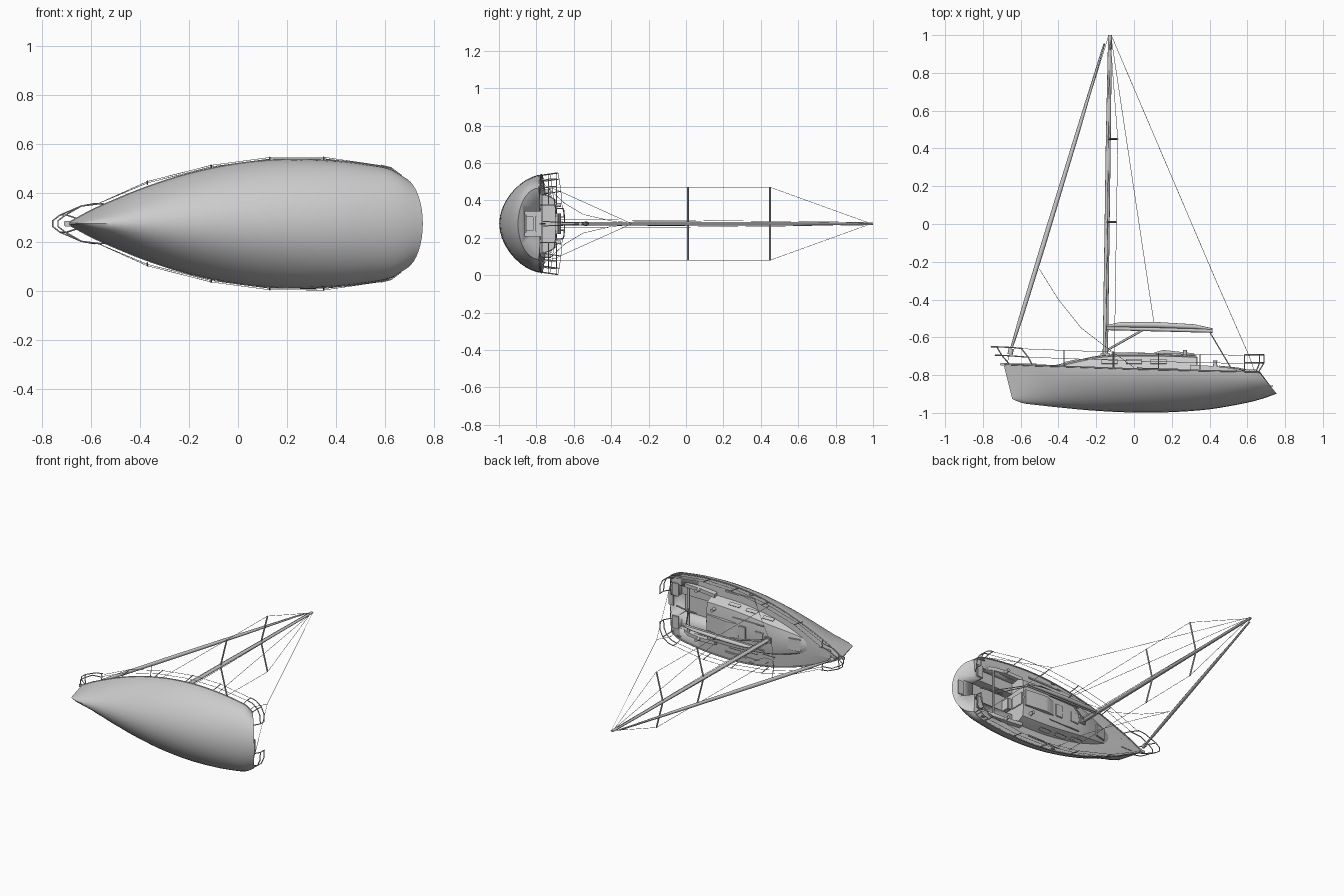
import bpy, bmesh, math
from mathutils import Vector

if "Cube" in bpy.data.objects:
    bpy.data.objects.remove(bpy.data.objects["Cube"])

ZC = 0.275  # centreline; points are given as (x, height y, offset from centreline)


def finish(name, bm, angle=35):
    bmesh.ops.recalc_face_normals(bm, faces=bm.faces[:])
    me = bpy.data.meshes.new(name)
    bm.to_mesh(me)
    bm.free()
    ob = bpy.data.objects.new(name, me)
    ob.location.z = ZC
    bpy.context.collection.objects.link(ob)
    bpy.ops.object.select_all(action='DESELECT')
    ob.select_set(True)
    bpy.context.view_layer.objects.active = ob
    bpy.ops.object.shade_smooth_by_angle(angle=math.radians(angle))
    return ob


def loft(name, rings, angle=35):
    bm = bmesh.new()
    vs = [[bm.verts.new(p) for p in r] for r in rings]
    n = len(rings[0])
    for a, b in zip(vs, vs[1:]):
        for i in range(n):
            bm.faces.new((a[i], a[(i + 1) % n], b[(i + 1) % n], b[i]))
    bm.faces.new(vs[0])
    bm.faces.new(vs[-1])
    return finish(name, bm, angle)


def mirrored(half):
    # half section from keel to crown, completed across the centreline
    return half + [(x, y, -z) for x, y, z in half[-2:0:-1]]


def box(name, c, size, tilt_x=0, tilt_z=0, bevel=0.0):
    bm = bmesh.new()
    bmesh.ops.create_cube(bm, size=1)
    for v in bm.verts:
        v.co = Vector(a * b for a, b in zip(v.co, size))
    if bevel:
        bmesh.ops.bevel(bm, geom=bm.edges[:], offset=bevel, segments=2, affect='EDGES')
    ob = finish(name, bm)
    ob.location = (c[0], c[1], ZC + c[2])
    ob.rotation_euler = (tilt_x, 0, tilt_z)
    return ob


def tubes(name, paths, r, both=False, radii=None, cyclic=False):
    cu = bpy.data.curves.new(name, 'CURVE')
    cu.dimensions = '3D'
    cu.bevel_depth, cu.bevel_resolution, cu.use_fill_caps = r, 1, True
    if both:
        paths = paths + [[(x, y, -z) for x, y, z in p] for p in paths]
    for p in paths:
        s = cu.splines.new('POLY')
        s.points.add(len(p) - 1)
        s.use_cyclic_u = cyclic
        for i, q in enumerate(p):
            s.points[i].co = (*q, 1)
            s.points[i].radius = radii[i] if radii else 1
    ob = bpy.data.objects.new(name, cu)
    ob.location.z = ZC
    bpy.context.collection.objects.link(ob)
    return ob


def smooth(rows, k=4):
    # Catmull-Rom through rows of numbers
    out = []
    for i in range(len(rows) - 1):
        p = [rows[max(0, min(len(rows) - 1, i + j))] for j in (-1, 0, 1, 2)]
        for s in range(k):
            t = s / k
            out.append([0.5 * (2 * b + (c - a) * t + (2 * a - 5 * b + 4 * c - d) * t * t
                               + (3 * b - a - 3 * c + d) * t ** 3) for a, b, c, d in zip(*p)])
    return out + [list(rows[-1])]


# Hull stations: sheer x, sheer y, half beam, keel x, keel y, section fullness
stations = smooth([
    (-.69, -.745, .004, -.645, -.925, 2.0), (-.60, -.749, .053, -.59, -.948, 1.9),
    (-.50, -.753, .098, -.49, -.961, 1.7), (-.37, -.757, .150, -.37, -.974, 1.5),
    (-.20, -.763, .204, -.20, -.989, 1.4), (0, -.770, .245, 0, -.998, 1.35),
    (.20, -.775, .262, .20, -.996, 1.3), (.40, -.780, .256, .40, -.981, 1.2),
    (.55, -.783, .238, .58, -.950, 1.1), (.62, -.785, .222, .68, -.925, 1.05),
    (.665, -.787, .190, .755, -.898, 1.0)])


def hull_ring(s):
    sx, sy, w, kx, ky, b = s
    half = []
    for i in range(11):
        u = i / 10 * math.pi / 2
        h = 1 - max(0, math.cos(u)) ** b
        half.append((kx + (sx - kx) * h, ky + (sy - ky) * h, w * math.sin(u)))
    half += [(sx, sy + .006, w * .6), (sx, sy + .009, 0)]
    return mirrored(half)


hull = loft('hull', [hull_ring(s) for s in stations])

# Cockpit: seats, footwell and transom walk-through
for nm, x0, x1, hw, floor in (('seat_cutter', .325, .60, .150, -.815),
                              ('footwell_cutter', .325, .615, .075, -.875),
                              ('transom_cutter', .60, .85, .065, -.862)):
    c = box(nm, ((x0 + x1) / 2, (floor - .6) / 2, 0), (x1 - x0, -.6 - floor, hw * 2))
    c.hide_render = True
    c.hide_set(True)
    m = hull.modifiers.new(nm, 'BOOLEAN')
    m.operation, m.object, m.solver = 'DIFFERENCE', c, 'EXACT'

# Toe rails along the sheer
tubes('toe_rail', [[(s[0], s[1] + .003, s[2]) for s in stations]], .004, both=True)

# Coachroof: x, roof y, base half width, roof half width
roof = smooth([(-.43, -.757, .055, .035), (-.32, -.732, .095, .068), (-.16, -.700, .140, .100),
               (.05, -.695, .168, .125), (.20, -.697, .172, .132), (.33, -.702, .170, .132)], 3)
loft('coachroof', [mirrored([(x, -.80, 0), (x, -.80, b), (x, y - (y + .80) * .3, b * .35 + t * .65),
                             (x, y - .004, t), (x, y + .004, t * .6), (x, y + .007, 0)])
                   for x, y, b, t in roof], 25)

# Coamings beside the cockpit
for s in (1, -1):
    loft('coaming', [[(x, -.80, s * (w - .022)), (x, y, s * (w - .012)), (x, y, s * (w + .012)),
                      (x, -.80, s * (w + .022))] for x, y, w in
                     ((.30, -.745, .165), (.42, -.752, .172), (.52, -.764, .168), (.57, -.784, .16))])
    # Cabin side windows, winches and cleats
    for x, w in ((-.13, .131), (0, .148), (.13, .156)):
        box('cabin_window', (x, -.728, s * w), (.085, .026, .004), -s * .45, 0, .001)
    for x, y, w in ((.27, -.68, .10), (.43, -.735, .172)):
        loft('winch', [[(x + r * math.cos(a * math.pi / 6), y + h, s * w + r * math.sin(a * math.pi / 6))
                        for a in range(12)] for h, r in ((-.02, .013), (0, .009), (.012, .012))])
    for x, w in ((-.55, .062), (.03, .238), (.60, .208)):
        box('cleat', (x, -.764 if x < .5 else -.776, s * w), (.03, .012, .008), 0, 0, .002)
    box('genoa_track', (.10, -.766, s * .212), (.26, .006, .010))
    box('cabin_handrail', (0, -.690, s * .085), (.24, .008, .006))
    # Lockers at the stern corners
    box('stern_seat', (.625, -.776, s * .115), (.05, .010, .09), 0, 0, .003)

# Deck hatches, companionway slide, washboard, hood and lines box
box('fore_hatch', (-.33, -.728, 0), (.085, .012, .085), 0, .22, .003)
box('saloon_hatch', (-.085, -.690, 0), (.065, .010, .075), 0, 0, .003)
box('mid_hatch', (.045, -.687, 0), (.055, .010, .09), 0, 0, .003)
loft('companion_slide', [[(x, -.71, -w), (x, y, -w), (x, y, w), (x, -.71, w)] for x, y, w in
                         ((.09, -.686, .05), (.15, -.668, .055), (.165, -.668, .055), (.32, -.685, .055))])
box('washboard', (.333, -.755, 0), (.008, .10, .085), 0, 0, .002)
box('companion_step', (.345, -.845, 0), (.03, .06, .08), 0, 0, .003)
box('boarding_step', (.715, -.858, 0), (.04, .008, .10), 0, 0, .002)
tubes('tiller', [[(.62, -.78, 0), (.55, -.765, 0), (.45, -.755, 0)]], .005)
box('anchor_roller', (-.685, -.742, 0), (.05, .012, .022), 0, 0, .003)
box('anchor_locker_lid', (-.56, -.742, 0), (.09, .006, .06), 0, 0, .002)

# Mast, masthead and spreaders
loft('mast', [[(x + rx * math.cos(a * math.pi / 8), y, rz * math.sin(a * math.pi / 8)) for a in range(16)]
              for x, y, rx, rz in ((-.152, -.70, .014, .010), (-.136, .45, .013, .009), (-.127, 1, .010, .007))])
box('mast_collar', (-.152, -.690, 0), (.05, .014, .04), 0, 0, .003)
for y, x in ((0.01, -.143), (.45, -.136)):
    tubes('spreader', [[(x, y, 0), (x + .05, y, .195)]], .005, both=True)

# Boom with stowed mainsail, vang and mainsheet
tubes('boom', [[(-.145, -.552, 0), (.415, -.566, 0)]], .010)
loft('stowed_mainsail', [[(x, y + h * math.sin(a * math.pi / 6), w * math.cos(a * math.pi / 6)) for a in range(12)]
                         for x, y, h, w in ((-.14, -.540, .006, .006), (-.07, -.533, .014, .012),
                                            (.12, -.534, .015, .013), (.32, -.543, .012, .010),
                                            (.415, -.556, .004, .004))])
tubes('vang', [[(-.15, -.672, 0), (.045, -.562, 0)]], .006)
tubes('mainsheet', [[(.40, -.57, .004), (.515, -.765, .012)]], .003, both=True)
box('mainsheet_track', (.52, -.77, 0), (.018, .010, .31), 0, 0, .002)

# Furled headsail and drum
tubes('furled_headsail', [[(-.648, -.655, 0), (-.60, -.50, 0), (-.48, -.11, 0), (-.30, .48, 0), (-.157, .955, 0)]],
      .013, radii=[.5, .85, 1, .8, .35])
tubes('furler_drum', [[(-.656, -.69, 0), (-.65, -.66, 0)]], .014)

# Standing and running rigging
wire = .0013
tubes('forestay', [[(-.675, -.745, 0), (-.135, .995, 0)]], wire)
tubes('backstay', [[(-.12, 1 - wire, 0), (.43, -.29, 0)]], wire)
tubes('backstay_bridle', [[(.43, -.29, 0), (.61, -.70, .185), (.64, -.785, .20)]], wire, both=True)
tubes('topping_lift', [[(-.12, .98, 0), (.105, -.52, 0)]], wire)
tubes('cap_shroud', [[(-.127, .99, 0), (-.086, .45, .195), (-.093, .01, .195), (-.105, -.765, .195)]],
      wire, both=True)
tubes('halyard', [[(-.13, .95, .008), (-.14, 0, .018), (-.15, -.69, .022)]], wire, both=True)
tubes('headsail_sheet', [[(-.50, -.24, 0), (-.40, -.40, .015), (-.28, -.55, .05), (-.15, -.65, .11),
                          (.0, -.76, .212)]], wire, both=True)

# Lifelines and stanchions
posts = [(-.37, -.757, .160), (-.11, -.766, .226), (.13, -.773, .258), (.35, -.779, .259)]
tubes('stanchion', [[(x, y, w), (x, y + .09, w + .013)] for x, y, w in posts], .003, both=True)
for nm, h in (('upper_lifeline', .088), ('lower_lifeline', .045)):
    tubes(nm, [[(-.58, -.749 + h, .078)] + [(x, y + h, w + h * .14) for x, y, w in posts]
               + [(.58, -.783 + h, .238)]], wire, both=True)

# Bow pulpit
for nm, tip, y, back in (('pulpit_top_rail', -.757, -.65, -.585), ('pulpit_mid_rail', -.735, -.695, -.56)):
    side = [(tip, y, .012), (tip + .03, y, .035), (-.64, y - .004, .072), (back, y - .01, .082)]
    tubes(nm, [side[::-1] + [(a, b, -c) for a, b, c in side]], .0032)
tubes('pulpit_leg', [[(-.60, -.655, .08), (-.56, -.705, .082), (-.535, -.752, .078)],
                     [(-.727, -.65, .035), (-.70, -.695, .035), (-.655, -.748, .02)]], .0032, both=True)

# Stern pushpits
rail = [(.585, .238), (.625, .228), (.665, .198), (.685, .155), (.688, .10)]
tubes('pushpit_rail', [[(x, y, w) for x, w in rail] for y in (-.692, -.735)], .0032, both=True)
tubes('pushpit_leg', [[(x, -.692, w), (x, -.735, w), (x - dx, -.785, w - dz)] for (x, w), dx, dz in
                      ((rail[0], 0, .012), (rail[2], .02, .015), (rail[4], .03, .0))], .0032, both=True)
